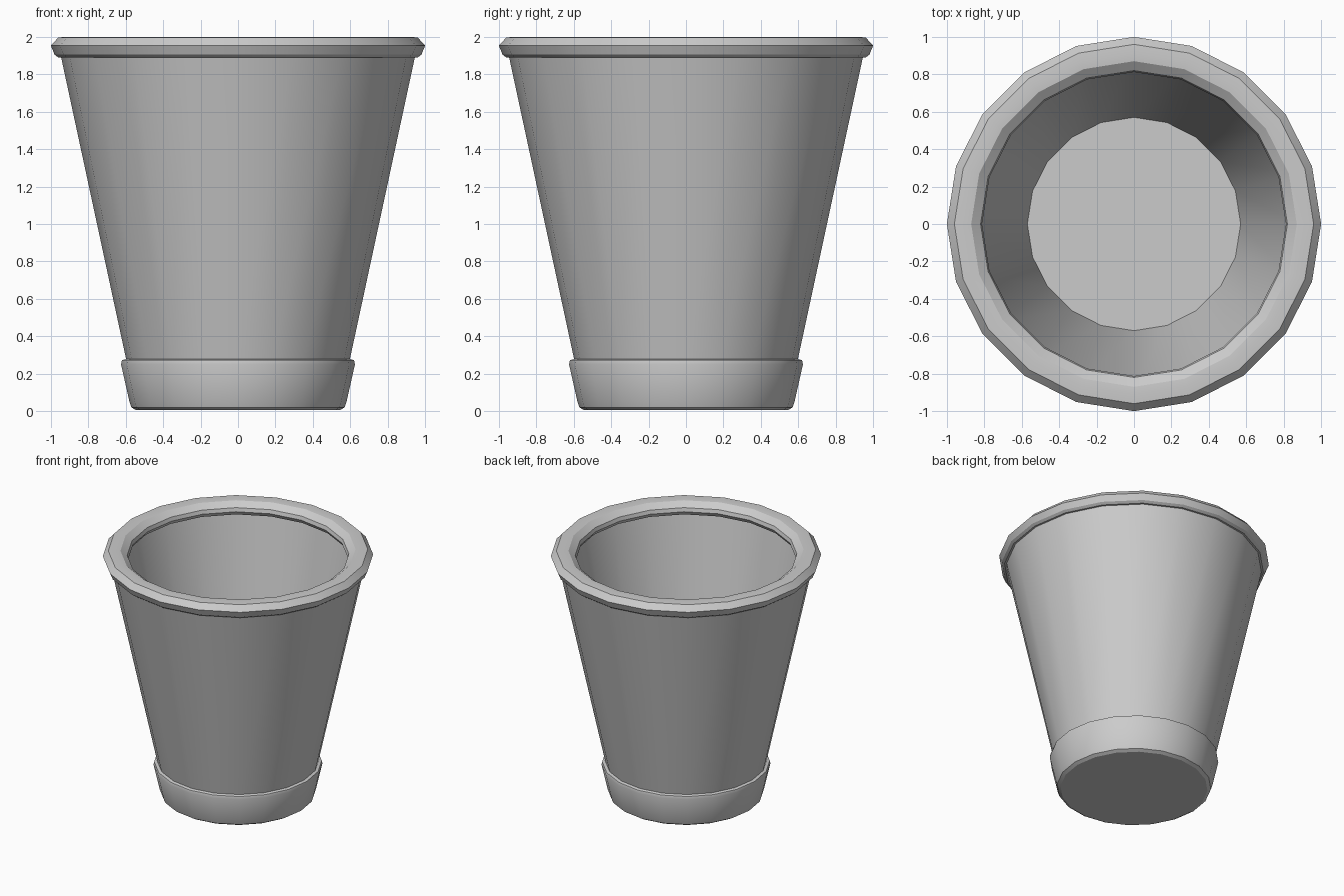
import bpy, bmesh
from math import sin, cos, pi, radians

if "Cube" in bpy.data.objects:
    bpy.data.objects.remove(bpy.data.objects["Cube"])

SIDES = 20


def lathe(name, profile):
    """Spin a (radius, z) profile around z and cap both ends."""
    bm = bmesh.new()
    rings = [[bm.verts.new((r * cos(2 * pi * i / SIDES), r * sin(2 * pi * i / SIDES), z))
              for i in range(SIDES)] for r, z in profile]
    for a, b in zip(rings, rings[1:]):
        for i in range(SIDES):
            j = (i + 1) % SIDES
            bm.faces.new((a[i], a[j], b[j], b[i]))
    bm.faces.new(rings[0][::-1])
    bm.faces.new(rings[-1])
    bmesh.ops.recalc_face_normals(bm, faces=bm.faces)
    mesh = bpy.data.meshes.new(name)
    bm.to_mesh(mesh)
    bm.free()
    obj = bpy.data.objects.new(name, mesh)
    bpy.context.collection.objects.link(obj)
    bpy.ops.object.select_all(action='DESELECT')
    obj.select_set(True)
    bpy.context.view_layer.objects.active = obj
    bpy.ops.object.shade_smooth_by_angle(angle=radians(30))
    return obj


# Foot band, flared outward
foot = [(0.545, 0.005), (0.57, 0.02), (0.58, 0.05), (0.625, 0.25), (0.62, 0.272), (0.598, 0.278)]
# Rolled rim, from the outer wall over to the inner lip
rim = [(0.945, 1.89), (0.96, 1.89), (0.98, 1.905), (1.0, 1.953), (0.96, 1.997), (0.91, 2.0),
       (0.87, 1.997), (0.82, 1.96), (0.812, 1.93), (0.83, 1.90)]
# Inner wall down to the floor
inside = [(0.88, 1.885), (0.57, 0.25)]

lathe("tapered_pot", foot + rim + inside)
